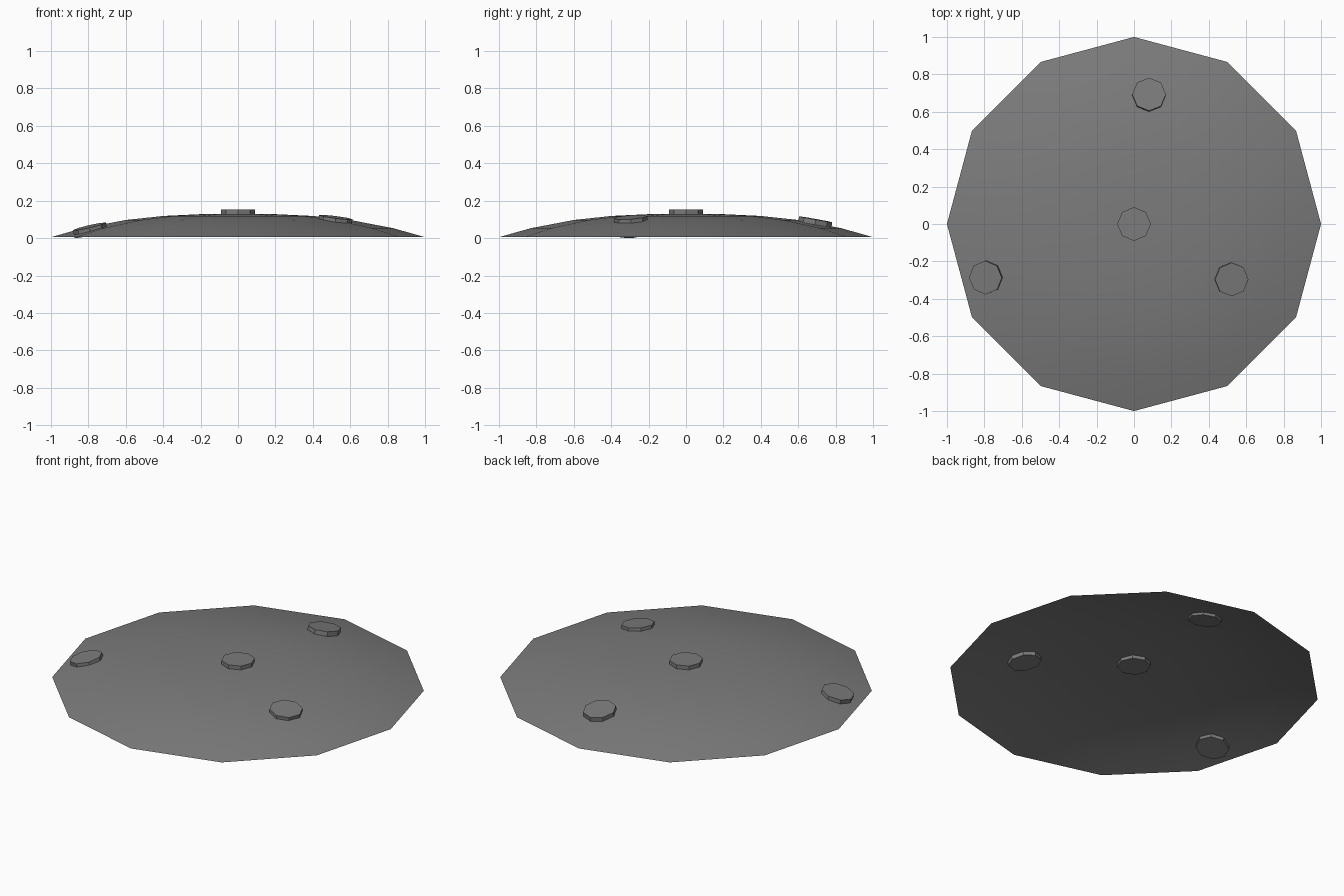
import bpy, bmesh, math
from mathutils import Vector

if "Cube" in bpy.data.objects:
    bpy.data.objects.remove(bpy.data.objects["Cube"])

SIDES = 12
BASE, HEIGHT, POWER = 0.005, 0.125, 2.6

grey = bpy.data.materials.new("dark_grey")
grey.diffuse_color = (0.2, 0.2, 0.2, 1)
grey.use_nodes = True
grey.node_tree.nodes["Principled BSDF"].inputs["Base Color"].default_value = grey.diffuse_color


def dome_z(r):
    return BASE + HEIGHT * (1 - r ** POWER)


def add_object(name, bm, smooth):
    mesh = bpy.data.meshes.new(name)
    bm.to_mesh(mesh)
    bm.free()
    mesh.materials.append(grey)
    for p in mesh.polygons:
        p.use_smooth = smooth
    obj = bpy.data.objects.new(name, mesh)
    bpy.context.collection.objects.link(obj)
    return obj


# shallow open shell, 12 sides, built ring by ring
bm = bmesh.new()
rings = []
for r in (0.2, 0.4, 0.6, 0.83, 1.0):
    rings.append([bm.verts.new((r * math.cos(i * math.tau / SIDES),
                                r * math.sin(i * math.tau / SIDES), dome_z(r)))
                  for i in range(SIDES)])
tip = bm.verts.new((0, 0, dome_z(0)))
for i in range(SIDES):
    j = (i + 1) % SIDES
    bm.faces.new((tip, rings[0][i], rings[0][j]))
    for a, b in zip(rings, rings[1:]):
        bm.faces.new((a[i], b[i], b[j], a[j]))
add_object("dome_plate", bm, True)

# eight-sided studs sunk halfway through the shell, tilted along its normal
studs = [(0, 0, 0.131), (0.52, -0.295, 0.091), (-0.79, -0.285, 0.042), (0.08, 0.69, 0.08)]
for n, (x, y, z) in enumerate(studs):
    bm = bmesh.new()
    bmesh.ops.create_cone(bm, cap_ends=True, segments=8, radius1=0.09, radius2=0.09, depth=0.042)
    stud = add_object(f"stud_{n + 1}", bm, False)
    r = math.hypot(x, y)
    slope = HEIGHT * POWER * r ** (POWER - 1)
    normal = Vector((x / r * slope, y / r * slope, 1)) if r else Vector((0, 0, 1))
    stud.rotation_mode = 'QUATERNION'
    stud.rotation_quaternion = Vector((0, 0, 1)).rotation_difference(normal)
    stud.location = (x, y, z)
